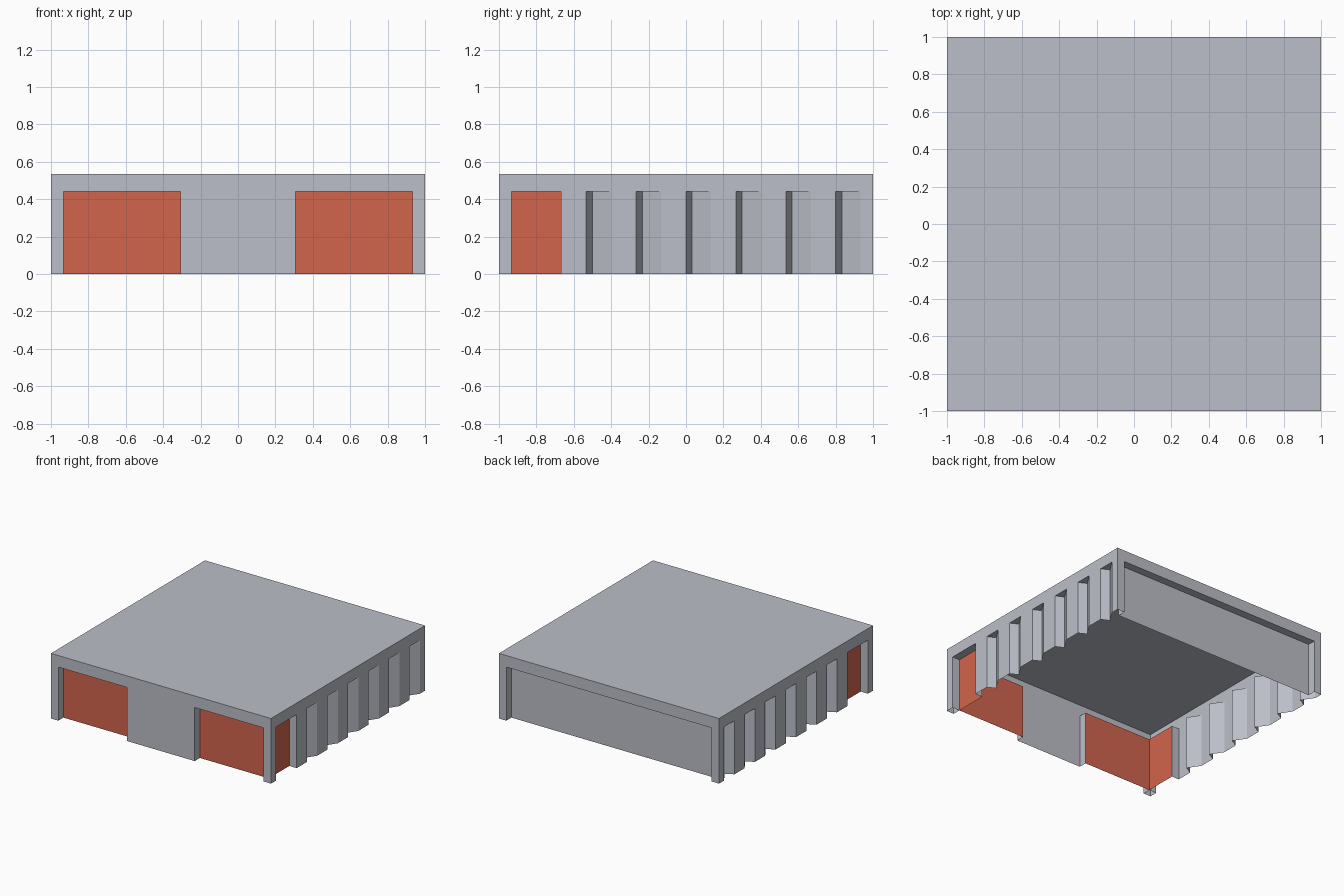
import bpy
import bmesh

cube = bpy.data.objects.get("Cube")
if cube:
    bpy.data.objects.remove(cube, do_unlink=True)

HEIGHT = 0.535       # top of the roof
LINTEL = 0.44        # top of the wall openings
IN = 1 - 1 / 15      # plane of the recessed panels
DOOR_X = 0.307       # inner edge of a front door
DOOR_Y = -2 / 3      # rear edge of a side door
STEP = 4 / 15        # spacing of the side notches


def material(name, rgb):
    mat = bpy.data.materials.new(name)
    mat.use_nodes = True
    mat.diffuse_color = (*rgb, 1)
    bsdf = next(n for n in mat.node_tree.nodes if n.type == 'BSDF_PRINCIPLED')
    bsdf.inputs["Base Color"].default_value = (*rgb, 1)
    bsdf.inputs["Roughness"].default_value = 0.8
    return mat


grey = material("wall grey", (0.50, 0.52, 0.58))
red = material("door red", (0.65, 0.13, 0.075))


def build(name, mat, strips=(), flats=(), z0=0.0, z1=LINTEL, up=False):
    """Raise plan paths into upright sheets, add flat polygons at z1, mirror in x."""
    bm = bmesh.new()
    for path in strips:
        for (ax, ay), (bx, by) in zip(path, path[1:]):
            bm.faces.new([bm.verts.new(p) for p in
                          ((ax, ay, z0), (bx, by, z0), (bx, by, z1), (ax, ay, z1))])
    for outline in flats:
        face = bm.faces.new([bm.verts.new((x, y, z1)) for x, y in outline])
        face.normal_update()
        if (face.normal.z > 0) != up:
            face.normal_flip()
    bmesh.ops.remove_doubles(bm, verts=bm.verts, dist=0.0001)
    mesh = bpy.data.meshes.new(name)
    bm.to_mesh(mesh)
    bm.free()
    mesh.materials.append(mat)
    obj = bpy.data.objects.new(name, mesh)
    bpy.context.collection.objects.link(obj)
    mirror = obj.modifiers.new("mirror", 'MIRROR')
    mirror.use_clip = True
    return obj


# Triangular notches along the side wall
notches = []
for i in range(6):
    y = -2 * STEP + i * STEP
    notches.append([(1, y), (IN, y + STEP / 8), (1, y + STEP / 2)])

# Front wall, corner posts and notched side walls
front = [(0, -1), (DOOR_X, -1), (DOOR_X, -IN)]
post = [(IN, -IN), (IN, -1), (1, -1), (1, -IN), (IN, -IN)]
side = [(IN, DOOR_Y), (1, DOOR_Y)]
for notch in notches:
    side += notch
side += [(1, 1), (IN, 1), (IN, IN)]
build("front_wall", grey, [front])
build("front_corner_posts", grey, [post])
build("side_walls", grey, [side])
build("back_wall", grey, [[(IN, IN), (0, IN)]])

# Recessed doors
build("front_doors", red, [[(DOOR_X, -IN), (IN, -IN)]])
build("side_doors", red, [[(IN, -IN), (IN, DOOR_Y)]])

# Undersides of the lintel above every recess
soffits = notches + [
    [(DOOR_X, -1), (IN, -1), (IN, -IN), (DOOR_X, -IN)],
    [(IN, -IN), (1, -IN), (1, DOOR_Y), (IN, DOOR_Y)],
    [(0, IN), (IN, IN), (IN, 1), (0, 1)],
]
build("lintel_soffits", grey, flats=soffits)

# Roof slab with the lintel band around it
rim = [(0, -1), (1, -1), (1, 1), (0, 1)]
build("roof", grey, [rim], [rim], LINTEL, HEIGHT, True)
